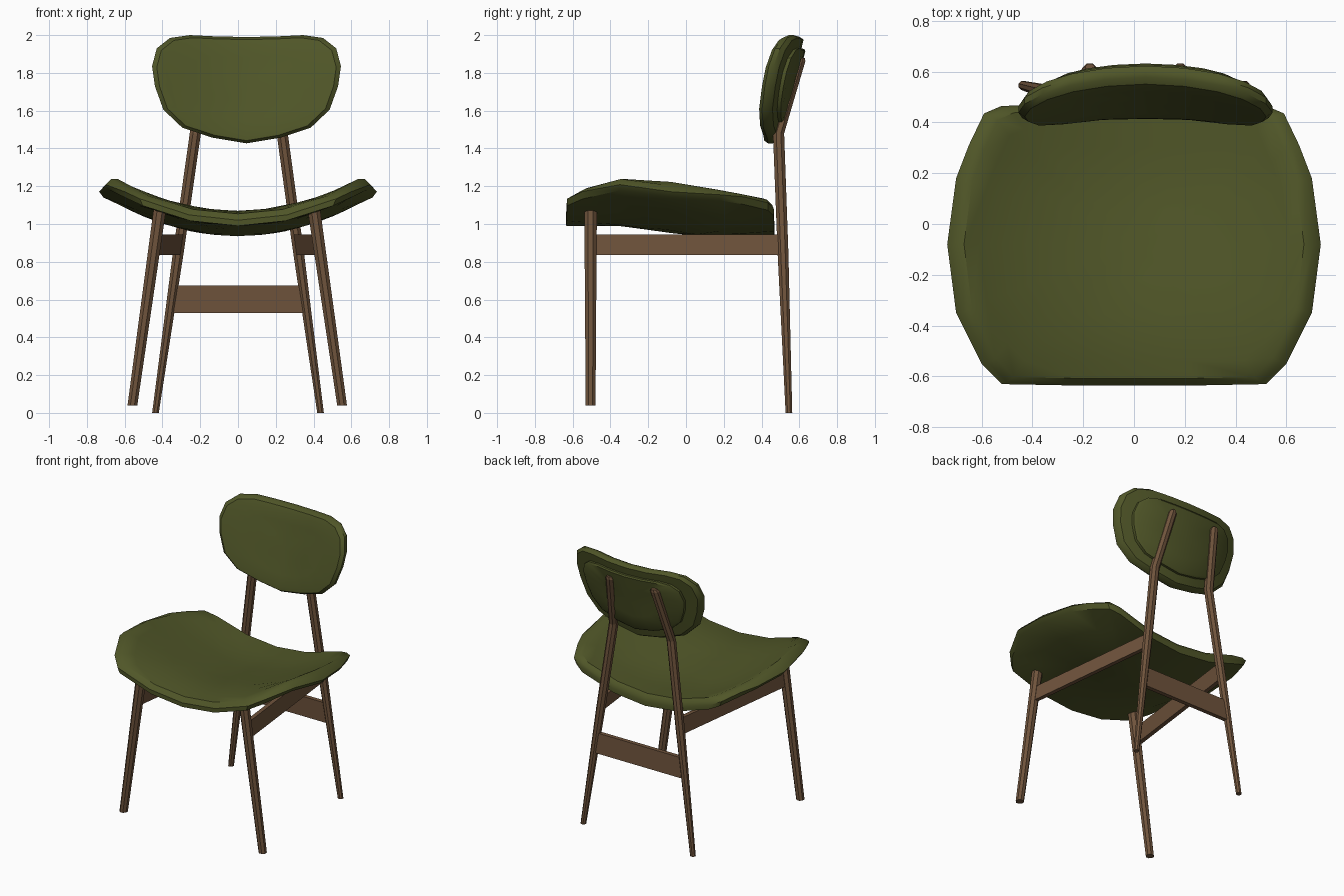
import bpy, bmesh, math
from mathutils import Vector

if "Cube" in bpy.data.objects:
    bpy.data.objects.remove(bpy.data.objects["Cube"])


def material(name, rgb):
    m = bpy.data.materials.new(name)
    m.diffuse_color = (*rgb, 1)
    m.use_nodes = True
    m.node_tree.nodes["Principled BSDF"].inputs["Base Color"].default_value = m.diffuse_color
    return m


GREEN = material("olive upholstery", (0.080, 0.093, 0.021))
WOOD = material("brown wood", (0.160, 0.088, 0.045))


def loft(name, rings, mat, smooth=None, fan=False):
    """Skin closed rings of points; ends are n-gons, or single points if fan."""
    bm = bmesh.new()
    vs = [[bm.verts.new(p) for p in r] for r in rings]
    for a, b in zip(vs, vs[1:]):
        n = max(len(a), len(b))
        for i in range(n):
            j = (i + 1) % n
            if len(a) == 1:
                bm.faces.new((a[0], b[i], b[j]))
            elif len(b) == 1:
                bm.faces.new((a[i], a[j], b[0]))
            else:
                bm.faces.new((a[i], a[j], b[j], b[i]))
    if not fan:
        bm.faces.new(vs[0])
        bm.faces.new(vs[-1])
    bmesh.ops.recalc_face_normals(bm, faces=bm.faces)
    me = bpy.data.meshes.new(name)
    bm.to_mesh(me)
    bm.free()
    me.materials.append(mat)
    ob = bpy.data.objects.new(name, me)
    bpy.context.collection.objects.link(ob)
    if smooth:
        bpy.ops.object.select_all(action='DESELECT')
        ob.select_set(True)
        bpy.context.view_layer.objects.active = ob
        bpy.ops.object.shade_smooth_by_angle(angle=math.radians(smooth))
    return ob


def lerp_table(table, t):
    for (a, va), (b, vb) in zip(table, table[1:]):
        if t <= b:
            return va + (vb - va) * max(0, (t - a) / (b - a))
    return table[-1][1]


# Seat: saddle-shaped cushion, higher at the sides, sloping to the back
half = [(0, -.635), (.26, -.635), (.52, -.63), (.6, -.55), (.7, -.35), (.735, -.08),
        (.7, .18), (.65, .31), (.59, .435), (.52, .465), (.26, .468), (0, .468)]
outline = half + [(-x, y) for x, y in half[-2:0:-1]]
TOP = [(-.635, 1.05), (-.5, 1.068), (-.35, 1.07), (-.08, 1.035), (.18, 1.01), (.47, 1.015)]
BOTTOM = [(-.635, .99), (-.35, .99), (.03, .937), (.47, .935)]


def seat_ring(sx, sy, table, lift):
    pts = []
    for x, y in outline:
        x, y = x * sx, -.08 + (y + .08) * sy
        pts.append((x, y, lerp_table(table, y) + lift + .42 * min(abs(x), .67) ** 2))
    return pts


rings = [[(0, -.08, lerp_table(TOP, -.08))]]
rings += [seat_ring(s, s, TOP, 0) for s in (.25, .5, .7, .83)]
rings += [seat_ring(.91, .95, TOP, 0), seat_ring(.96, .985, TOP, -.02),
          seat_ring(1, 1, BOTTOM, .03), seat_ring(.97, .998, BOTTOM, 0)]
rings += [seat_ring(s, s, BOTTOM, 0) for s in (.75, .5, .25)]
rings += [[(0, -.08, lerp_table(BOTTOM, -.08))]]
loft("seat", rings, GREEN, 35, True)

# Backrest: rounded cushion, curved around the sitter and leaning back
CX, CZ = .045, 1.72
half = [(0, 1.99), (.16, 1.993), (.3, 2.0), (.405, 1.985), (.475, 1.93), (.5, 1.835),
        (.485, 1.73), (.44, 1.605), (.34, 1.51), (.18, 1.457), (0, 1.427)]
back_outline = half + [(-x, z) for x, z in half[-2:0:-1]]


def back_point(x, z, off):
    return (CX + x, .405 + .255 * (z - 1.43) - .4 * x * x + off, z)


def back_ring(sx, sz, off):
    return [back_point(x * sx, CZ + (z - CZ) * sz, off) for x, z in back_outline]


def back_panel(name, sections):
    rings = [[back_point(0, CZ, sections[0][2])]]
    rings += [back_ring(*s) for s in sections]
    rings += [[back_point(0, CZ, sections[-1][2])]]
    loft(name, rings, GREEN, 35, True)


back_panel("backrest_cushion", [(.3, .3, 0), (.6, .6, 0), (.85, .85, 0), (.95, .95, .006),
                                (1, 1, .03), (1, 1, .055), (.96, .95, .078),
                                (.6, .6, .08), (.3, .3, .08)])
back_panel("backrest_rear_panel", [(.4, .4, .05), (.8, .76, .05), (.8, .76, .095),
                                   (.76, .72, .103), (.4, .4, .103)])


# Legs: tapered eight-sided rods through a few (point, radius) stations
def rod(name, stations):
    rings = []
    for p, r in stations:
        rings.append([(p[0] + r * math.cos(math.pi * (k + .5) / 4),
                       p[1] + r * math.sin(math.pi * (k + .5) / 4), p[2])
                      for k in range(8)])
    loft(name, rings, WOOD)


def along(a, b, z):
    return Vector(a).lerp(Vector(b), (z - a[2]) / (b[2] - a[2]))


# Rails: thin boards following the slant of the two legs they join
def rail(name, leg_a, leg_b, z0, z1, thick=.015):
    rings = []
    for leg in (leg_a, leg_b):
        lo, hi = along(*leg, z0), along(*leg, z1)
        d = along(*leg_b, z0) - along(*leg_a, z0)
        n = Vector((-d.y, d.x, 0)).normalized() * thick
        rings.append([lo - n, lo + n, hi + n, hi - n])
    loft(name, rings, WOOD)


front, back = {}, {}
for side, s in (("left", -1), ("right", 1)):
    front[side] = ((s * .555 - .004, -.505, .04), (s * .408 - .006, -.505, 1.075))
    back[side] = ((s * .437, .545, 0), (s * .23 + .004, .49, 1.48))
    rod("front_leg_" + side, [(front[side][0], .028), (front[side][1], .036)])
    rod("back_leg_" + side, [(back[side][0], .019), (along(*back[side], .85), .031),
                             (back[side][1], .032), ((s * .178 + .004, .602, 1.86), .032),
                             ((s * .177 + .004, .612, 1.88), .020)])
    rail("side_rail_" + side, front[side], back[side], .835, .945)
rail("back_rail", back["left"], back["right"], .53, .675)
